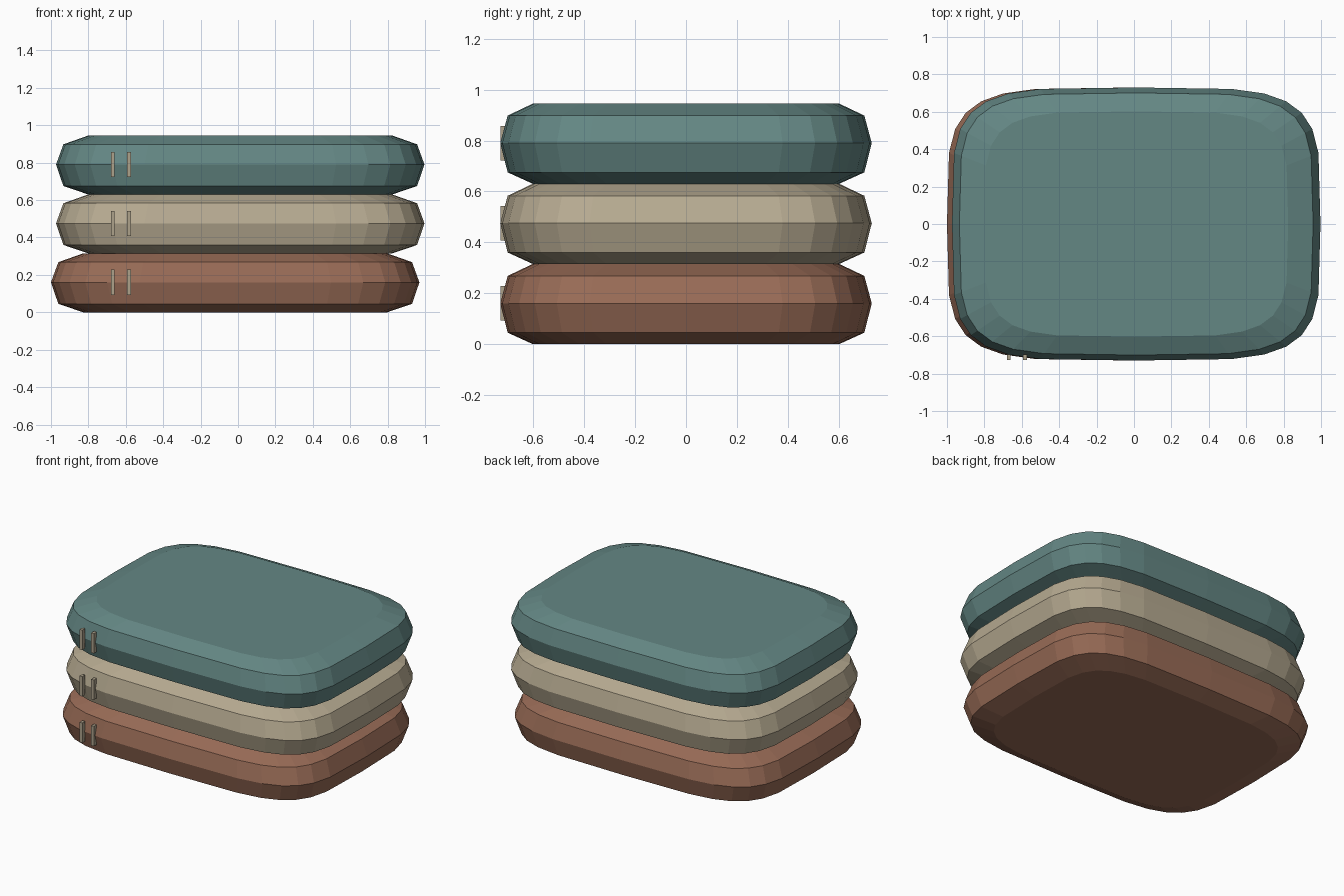
import bpy, bmesh, math

cube = bpy.data.objects.get("Cube")
if cube:
    bpy.data.objects.remove(cube, do_unlink=True)


def material(name, rgb):
    mat = bpy.data.materials.new(name)
    mat.use_nodes = True
    color = (*rgb, 1)
    mat.diffuse_color = color
    mat.node_tree.nodes["Principled BSDF"].inputs["Base Color"].default_value = color
    return mat


def finish(name, bm, mat):
    bmesh.ops.recalc_face_normals(bm, faces=bm.faces)
    mesh = bpy.data.meshes.new(name)
    bm.to_mesh(mesh)
    bm.free()
    mesh.materials.append(mat)
    obj = bpy.data.objects.new(name, mesh)
    bpy.context.collection.objects.link(obj)
    return obj


def soft_power(v, p):
    return math.copysign(abs(v) ** p, v) if abs(v) > 1e-6 else 0


HEIGHT = 0.315
HALF_X, HALF_Y = 0.985, 0.73
SIDES = 28
ROUNDNESS = 0.435
# (outline scale, height) from the underside to the top
PROFILE = [(0.825, 0), (0.96, 0.045), (1, 0.16), (0.96, 0.268), (0.825, HEIGHT)]


# Cushion: a rounded rectangle lofted through the profile
def cushion(name, x, z, mat):
    bm = bmesh.new()
    rings = []
    for scale, h in PROFILE:
        ring = []
        for i in range(SIDES):
            a = math.tau * i / SIDES
            ring.append(bm.verts.new((
                x + HALF_X * scale * soft_power(math.cos(a), ROUNDNESS),
                HALF_Y * scale * soft_power(math.sin(a), ROUNDNESS),
                z + h)))
        rings.append(ring)
    for low, high in zip(rings, rings[1:]):
        for i in range(SIDES):
            j = (i + 1) % SIDES
            bm.faces.new((low[i], low[j], high[j], high[i]))
    bm.faces.new(rings[0][::-1])
    bm.faces.new(rings[-1])
    return finish(name, bm, mat)


# Stitch: a thin upright bar half sunk into the front
def stitch(name, x, z, mat):
    bm = bmesh.new()
    bmesh.ops.create_cube(bm, size=1)
    bmesh.ops.scale(bm, vec=(0.02, 0.03, 0.135), verts=bm.verts)
    bmesh.ops.translate(bm, vec=(x, -0.713, z), verts=bm.verts)
    return finish(name, bm, mat)


thread = material("pale thread", (0.42, 0.36, 0.26))
layers = [
    ("bottom", -0.015, material("terracotta cloth", (0.314, 0.147, 0.093))),
    ("middle", 0.012, material("sand cloth", (0.468, 0.402, 0.283))),
    ("top", 0.012, material("teal cloth", (0.127, 0.242, 0.231))),
]
for level, (label, shift, cloth) in enumerate(layers):
    base = level * HEIGHT
    cushion(label + "_cushion", shift, base, cloth)
    for side, x in (("outer", -0.67), ("inner", -0.583)):
        stitch(f"{label}_{side}_stitch", x, base + 0.16, thread)
